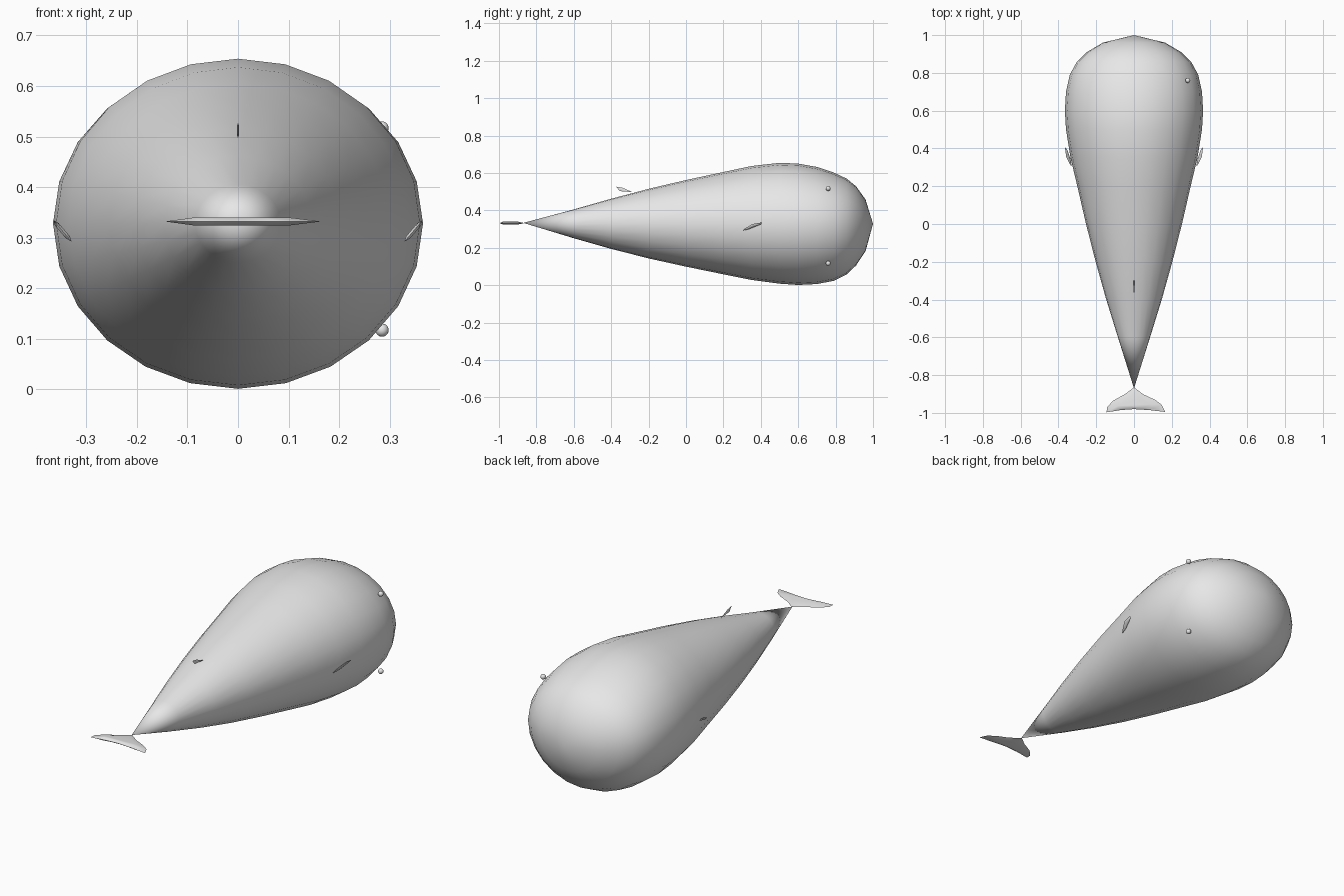
import bpy, bmesh, math
from mathutils import Vector

if "Cube" in bpy.data.objects:
    bpy.data.objects.remove(bpy.data.objects["Cube"])

grey = bpy.data.materials.new("plain grey")
grey.diffuse_color = (0.8, 0.8, 0.8, 1)
grey.use_nodes = True
grey.node_tree.nodes["Principled BSDF"].inputs["Base Color"].default_value = grey.diffuse_color
CZ = 0.328  # height of the body axis


def finish(name, bm, angle=40):
    bmesh.ops.recalc_face_normals(bm, faces=bm.faces)
    me = bpy.data.meshes.new(name)
    bm.to_mesh(me)
    bm.free()
    me.materials.append(grey)
    ob = bpy.data.objects.new(name, me)
    bpy.context.collection.objects.link(ob)
    bpy.context.view_layer.objects.active = ob
    ob.select_set(True)
    bpy.ops.object.shade_smooth_by_angle(angle=math.radians(angle))
    ob.select_set(False)
    return ob


def fin(name, outline, place, thick):
    """Lens-shaped blade: an outline with a raised middle on both sides."""
    bm = bmesh.new()
    n = len(outline)
    cu = sum(p[0] for p in outline) / n
    cv = sum(p[1] for p in outline) / n
    rim = [bm.verts.new(place(u, v, 0)) for u, v in outline]
    for side in (1, -1):
        inner = [bm.verts.new(place(cu + (u - cu) * 0.6, cv + (v - cv) * 0.6, side * thick))
                 for u, v in outline]
        for i in range(n):
            j = (i + 1) % n
            bm.faces.new((rim[i], rim[j], inner[j], inner[i]))
        bm.faces.new(inner)
    return finish(name, bm, 60)


# Body: 24-sided rings along y (y, half width, height above axis, depth below)
profile = [(-0.6, 0.085, 0.077, 0.077), (-0.4, 0.147, 0.134, 0.134),
           (-0.2, 0.203, 0.187, 0.185), (0.0, 0.254, 0.234, 0.229),
           (0.2, 0.300, 0.277, 0.270), (0.35, 0.336, 0.309, 0.300),
           (0.5, 0.360, 0.326, 0.320), (0.6, 0.366, 0.322, 0.327),
           (0.7, 0.360, 0.304, 0.322), (0.79, 0.340, 0.274, 0.305),
           (0.86, 0.302, 0.241, 0.270), (0.91, 0.250, 0.200, 0.222),
           (0.96, 0.165, 0.130, 0.146)]
bm = bmesh.new()
SIDES = 24
rings = []
for y, w, up, down in profile:
    ring = []
    for k in range(SIDES):
        a = 2 * math.pi * k / SIDES
        s = math.sin(a)
        ring.append(bm.verts.new((w * math.cos(a), y, CZ + s * (up if s > 0 else down))))
    rings.append(ring)
tail_tip = bm.verts.new((0, -0.87, 0.333))
nose = bm.verts.new((0, 1.0, CZ))
for k in range(SIDES):
    j = (k + 1) % SIDES
    for a, b in zip(rings, rings[1:]):
        bm.faces.new((a[k], a[j], b[j], b[k]))
    bm.faces.new((tail_tip, rings[0][j], rings[0][k]))
    bm.faces.new((nose, rings[-1][k], rings[-1][j]))
finish("body", bm, 60)

# Tail fluke, lying flat
fluke = [(0, -0.865), (0.05, -0.902), (0.11, -0.93), (0.147, -0.957), (0.165, -0.995),
         (0.08, -0.985), (0, -0.98), (-0.07, -0.985), (-0.145, -0.997),
         (-0.143, -0.97), (-0.11, -0.935), (-0.05, -0.902)]
fin("tail_fluke", fluke, lambda u, v, t: Vector((u, v, 0.332 + t)), 0.008)

# Dorsal fin, standing upright
dorsal = [(-0.373, 0.527), (-0.34, 0.521), (-0.285, 0.497), (-0.355, 0.503)]
fin("dorsal_fin", dorsal, lambda u, v, t: Vector((t, u, v)), 0.002)

# Side fins, slanting down and in towards the tail
side = [(0.405, 0.335), (0.355, 0.327), (0.318, 0.305), (0.303, 0.292),
        (0.335, 0.299), (0.375, 0.315), (0.40, 0.325)]
for name, s in (("right_fin", 1), ("left_fin", -1)):
    fin(name, side, lambda u, v, t: Vector((s * (0.364 - (0.333 - v) * 0.85 + t), u, v - t * 0.5)), 0.004)

# Eyes
for name, z in (("upper_eye", 0.517), ("lower_eye", 0.117)):
    bm = bmesh.new()
    bmesh.ops.create_uvsphere(bm, u_segments=16, v_segments=10, radius=0.013)
    bmesh.ops.translate(bm, verts=bm.verts, vec=(0.285, 0.76, z))
    finish(name, bm, 60)
